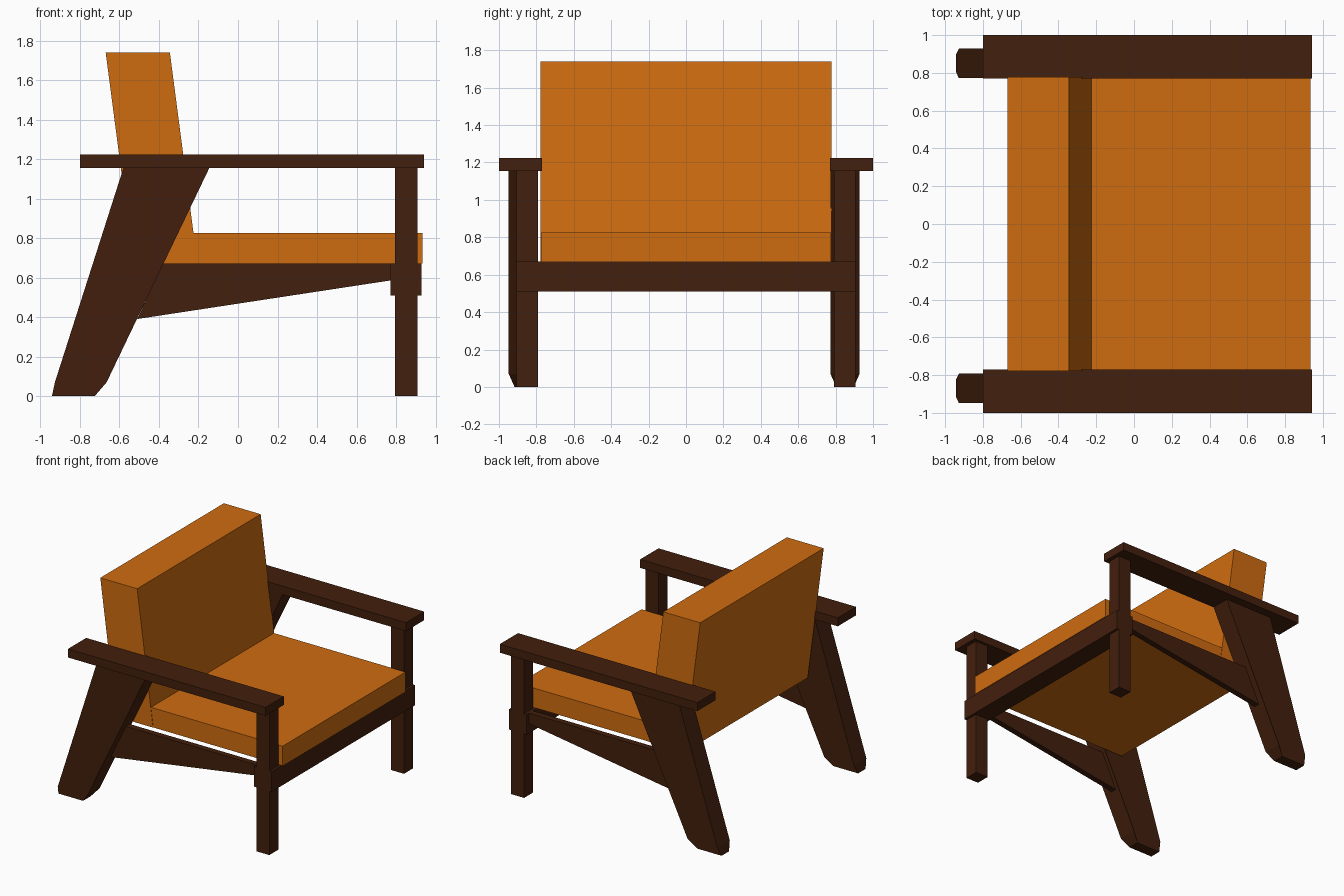
import bpy, bmesh

if "Cube" in bpy.data.objects:
    bpy.data.objects.remove(bpy.data.objects["Cube"])


def material(name, color):
    m = bpy.data.materials.new(name)
    m.diffuse_color = color
    m.use_nodes = True
    m.node_tree.nodes["Principled BSDF"].inputs["Base Color"].default_value = m.diffuse_color
    return m


WOOD = material("dark_wood", (0.055, 0.014, 0.004, 1))
FABRIC = material("orange_fabric", (0.62, 0.15, 0.005, 1))


def prism(name, profile, y0, y1, mat):
    """Extrude an x-z profile from y0 to y1."""
    bm = bmesh.new()
    face = bm.faces.new([bm.verts.new((x, y0, z)) for x, z in profile])
    ext = bmesh.ops.extrude_face_region(bm, geom=[face])
    verts = [g for g in ext["geom"] if isinstance(g, bmesh.types.BMVert)]
    bmesh.ops.translate(bm, verts=verts, vec=(0, y1 - y0, 0))
    bmesh.ops.recalc_face_normals(bm, faces=bm.faces)
    mesh = bpy.data.meshes.new(name)
    bm.to_mesh(mesh)
    bm.free()
    mesh.materials.append(mat)
    obj = bpy.data.objects.new(name, mesh)
    bpy.context.collection.objects.link(obj)
    return obj


def box(name, x0, x1, y0, y1, z0, z1, mat):
    return prism(name, [(x0, z0), (x1, z0), (x1, z1), (x0, z1)], y0, y1, mat)


# Cushions: flat seat and leaning back
box("seat_cushion", -0.50, 0.935, -0.775, 0.775, 0.67, 0.825, FABRIC)
prism("back_cushion", [(-0.53, 0.67), (-0.205, 0.67), (-0.345, 1.74), (-0.67, 1.74)],
      -0.778, 0.778, FABRIC)

# Front cross beam
box("front_rail", 0.773, 0.93, -0.905, 0.905, 0.51, 0.67, WOOD)

for side, s in (("left", -1), ("right", 1)):
    # Armrest and straight front leg
    y = sorted((s * 0.77, s * 1.0))
    box(f"{side}_armrest", -0.80, 0.943, *y, 1.155, 1.223, WOOD)
    y = sorted((s * 0.792, s * 0.905))
    box(f"{side}_front_leg", 0.795, 0.91, *y, 0, 1.155, WOOD)

    # Tapered side rail between the legs
    y = sorted((s * 0.825, s * 0.873))
    prism(f"{side}_side_rail", [(-0.51, 0.39), (0.79, 0.588), (0.79, 0.67), (-0.38, 0.67)],
          *y, WOOD)

    # Slanted rear leg with a foot that narrows at the floor
    mid = s * 0.86 - 0.01
    leg = prism(f"{side}_rear_leg",
                [(-0.942, 0), (-0.725, 0), (-0.665, 0.07), (-0.145, 1.155),
                 (-0.58, 1.155), (-0.927, 0.07)], mid - 0.078, mid + 0.078, WOOD)
    for v in leg.data.vertices:
        if v.co.z < 0.01:
            v.co.y = mid + (v.co.y - mid) * 0.6
